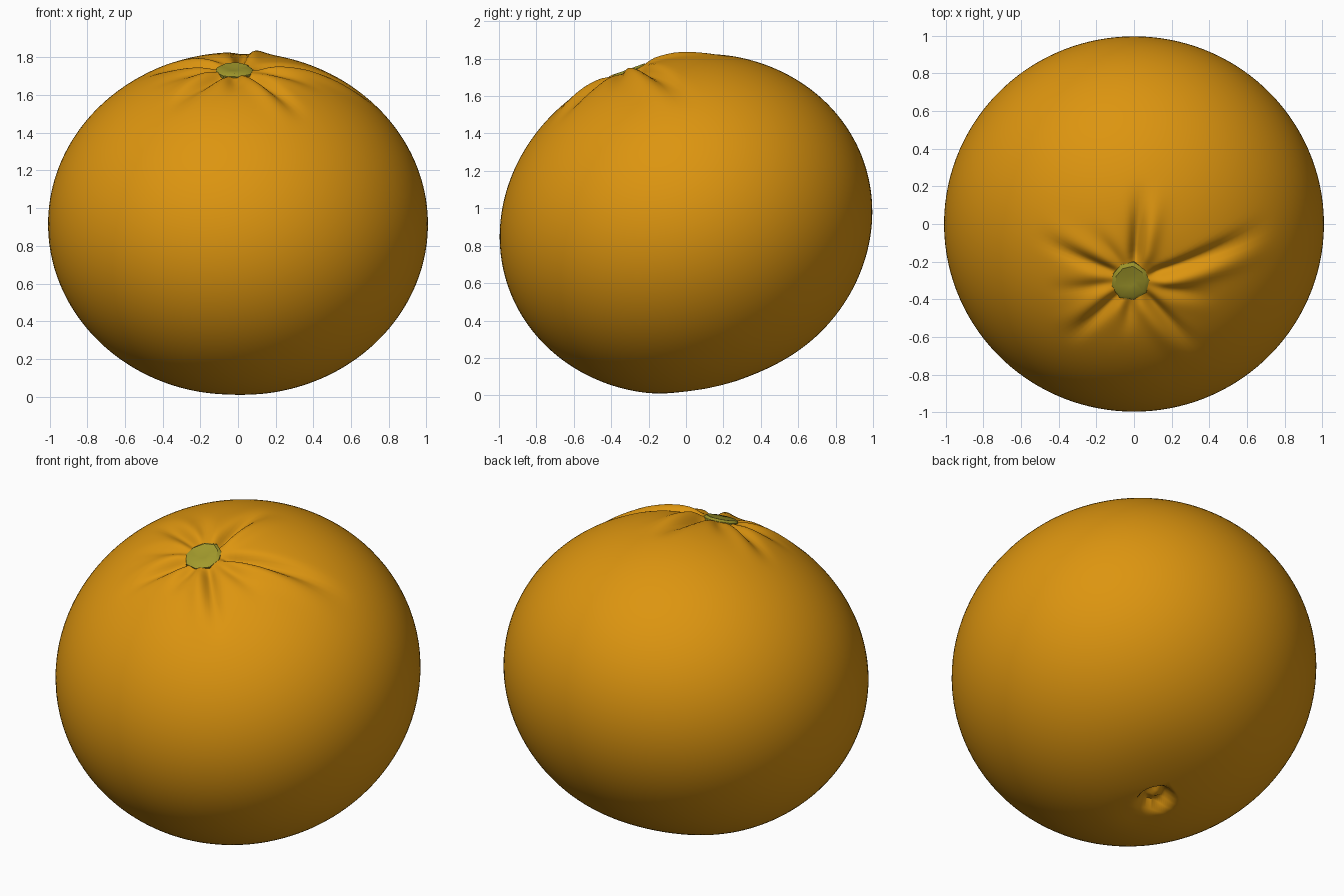
import bpy, bmesh, math, random
from mathutils import Vector, Matrix

random.seed(4)
if "Cube" in bpy.data.objects:
    bpy.data.objects.remove(bpy.data.objects["Cube"])

TILT = Matrix.Rotation(math.radians(20), 4, 'X')
CENTRE = Vector((0, 0, 0.915))
PLACE = Matrix.Translation(CENTRE) @ TILT
WIDE, TALL = 1.008, 0.9


def material(name, rgb):
    m = bpy.data.materials.new(name)
    m.use_nodes = True
    m.diffuse_color = (*rgb, 1)
    m.node_tree.nodes["Principled BSDF"].inputs["Base Color"].default_value = (*rgb, 1)
    return m


def finish(bm, name, mat, angle):
    bmesh.ops.recalc_face_normals(bm, faces=bm.faces)
    bm.transform(PLACE)
    me = bpy.data.meshes.new(name)
    bm.to_mesh(me)
    bm.free()
    me.materials.append(mat)
    ob = bpy.data.objects.new(name, me)
    bpy.context.collection.objects.link(ob)
    bpy.ops.object.select_all(action='DESELECT')
    bpy.context.view_layer.objects.active = ob
    ob.select_set(True)
    bpy.ops.object.shade_smooth_by_angle(angle=math.radians(angle))
    return ob


def step(a, b, x):
    t = min(1, max(0, (x - a) / (b - a)))
    return t * t * (3 - 2 * t)


def bump(d, w):
    return math.exp(-(d / w) ** 2)


# Creases fanning out from the stem: direction, length, depth
CREASES = [(17, 0.8, 0.05), (86, 0.55, 0.05), (128, 0.4, 0.015),
           (158, 0.6, 0.03), (190, 0.5, 0.015), (226, 0.55, 0.035),
           (262, 0.35, 0.02), (308, 0.6, 0.035), (345, 0.5, 0.015)]


def crease_offset(co):
    r = math.hypot(co.x, co.y)
    if co.z < 0 or r < 0.001:
        return 0
    total = 0
    for deg, length, depth in CREASES:
        a = math.radians(deg)
        along = co.x * math.cos(a) + co.y * math.sin(a)
        side = co.y * math.cos(a) - co.x * math.sin(a)
        if along <= 0:
            continue
        fade = step(0.05, 0.16, along) * (1 - step(length * 0.4, length, along))
        w = 0.025 + 0.04 * along
        total += depth * fade * (0.45 * bump(side + 2 * w, 1.3 * w) - bump(side, w))
    return total


# Navel pit at the base, with a small lump inside
NAVEL = TILT.inverted() @ Vector((-0.03, 0.15, -0.86))
TROUGH = TILT.inverted() @ Vector((-0.03, 0.02, -0.9))


def navel_offset(co):
    d = (co - NAVEL).length
    pit = -0.075 * (1 - step(0.06, 0.125, d))
    lump = 0.06 * bump(d, 0.045)
    return pit + lump - 0.012 * bump((co - TROUGH).length, 0.12)


# Fruit body
bm = bmesh.new()
bmesh.ops.create_uvsphere(bm, u_segments=128, v_segments=96, radius=1)
for v in bm.verts:
    n = v.co.normalized()
    co = Vector((n.x * WIDE, n.y * WIDE, n.z * TALL))
    r = math.hypot(co.x, co.y)
    hollow = -0.03 * bump(r, 0.2) if co.z > 0 else -0.02 * bump(r, 0.35)
    v.co = co + n * (hollow + crease_offset(co) + navel_offset(co))
finish(bm, "fruit_body", material("orange peel", (0.72, 0.30, 0.005)), 60)

# Stem button, a low uneven disc with a shallow dished top
bm = bmesh.new()
rings = []
wobble = [random.uniform(0.92, 1.1) for _ in range(9)]
for radius, z in [(0.1, 0.835), (0.105, 0.872), (0.085, 0.884), (0.03, 0.878)]:
    rings.append([bm.verts.new((-0.02 + radius * k * math.cos(i * math.tau / 9),
                                radius * k * math.sin(i * math.tau / 9), z))
                  for i, k in enumerate(wobble)])
for low, high in zip(rings, rings[1:]):
    for i in range(9):
        j = (i + 1) % 9
        bm.faces.new((low[i], low[j], high[j], high[i]))
bm.faces.new(rings[-1])
bm.faces.new(rings[0][::-1])
finish(bm, "stem_button", material("olive stem", (0.36, 0.32, 0.025)), 40)
